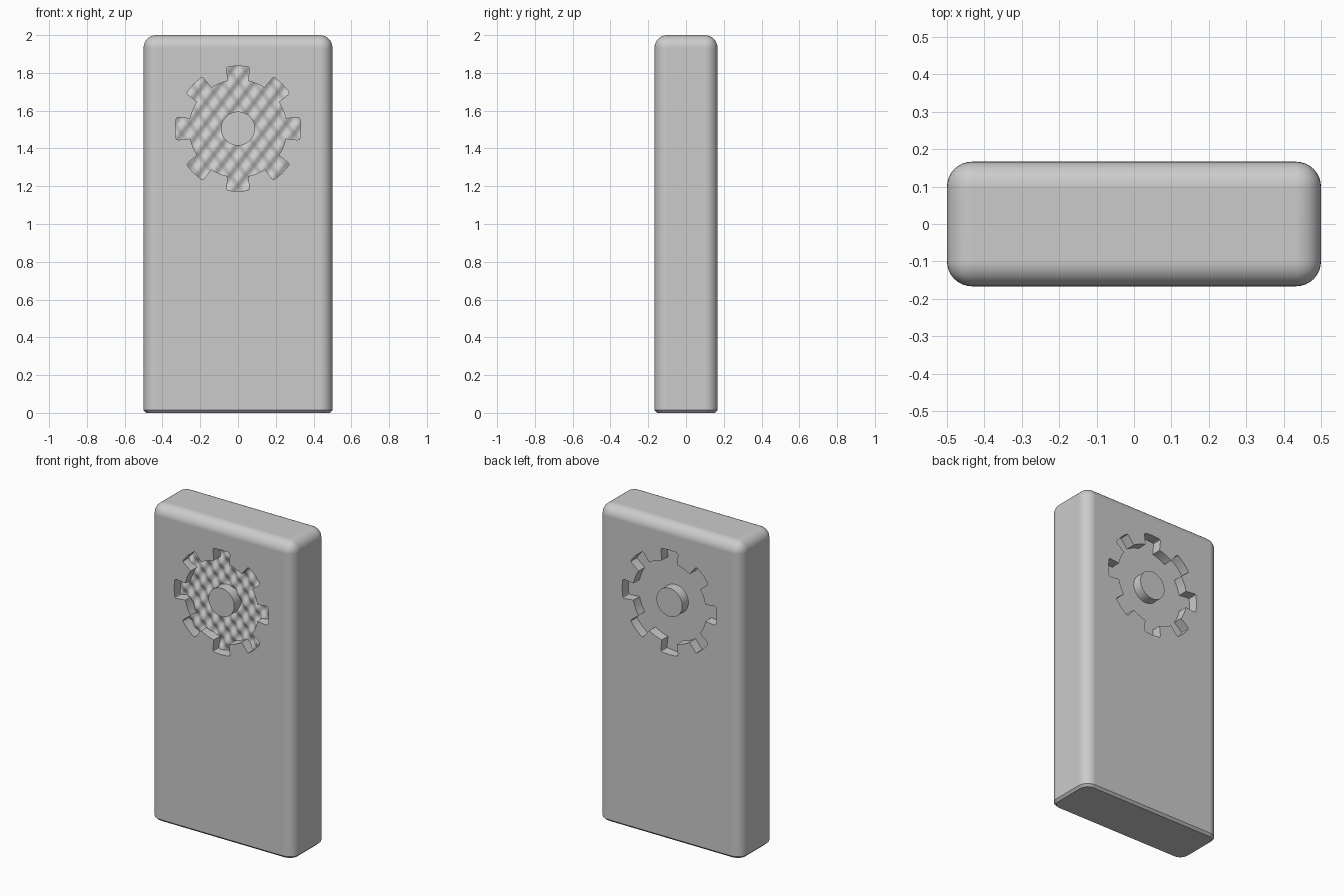
import bpy
import bmesh
from math import sin, cos, pi, radians, hypot
from mathutils import Matrix

if "Cube" in bpy.data.objects:
    bpy.data.objects.remove(bpy.data.objects["Cube"], do_unlink=True)

WIDTH, DEPTH, HEIGHT = 1.0, 0.333, 2.0
FILLET, CHAMFER = 0.067, 0.014
GEAR_Z, HUB_R, POCKET = 1.505, 0.09, 0.062
WAVE = 0.011

grey = bpy.data.materials.new("plain grey")
grey.use_nodes = True
grey.diffuse_color = (0.6, 0.6, 0.6, 1)
grey.node_tree.nodes["Principled BSDF"].inputs["Base Color"].default_value = (0.6, 0.6, 0.6, 1)


def make_object(name, bm):
    bmesh.ops.recalc_face_normals(bm, faces=bm.faces)
    mesh = bpy.data.meshes.new(name)
    bm.to_mesh(mesh)
    bm.free()
    obj = bpy.data.objects.new(name, mesh)
    mesh.materials.append(grey)
    bpy.context.collection.objects.link(obj)
    return obj


def activate(obj):
    bpy.ops.object.select_all(action="DESELECT")
    obj.select_set(True)
    bpy.context.view_layer.objects.active = obj


def smooth(obj, angle=30):
    activate(obj)
    bpy.ops.object.shade_smooth_by_angle(angle=radians(angle))


def gear_outline():
    """Eight-toothed gear in the xz plane."""
    half = [(0.053, 0.252), (0.06, 0.316), (0.057, 0.324), (0.05, 0.328)]
    tooth = half + [(0, 0.332)] + [(-u, r) for u, r in reversed(half)]
    points = []
    for i in range(8):
        a = i * pi / 4
        points += [(r * cos(a) + u * sin(a), r * sin(a) - u * cos(a)) for u, r in tooth]
        for step in (17, 22.5, 28):
            b = a + radians(step)
            points.append((0.258 * cos(b), 0.258 * sin(b)))
    return points


def gear_cutter(name, y_start, y_end):
    bm = bmesh.new()
    face = bm.faces.new([bm.verts.new((x, y_start, GEAR_Z + z)) for x, z in gear_outline()])
    sides = bmesh.ops.extrude_face_region(bm, geom=[face])
    moved = [v for v in sides["geom"] if isinstance(v, bmesh.types.BMVert)]
    bmesh.ops.translate(bm, verts=moved, vec=(0, y_end - y_start, 0))
    return make_object(name, bm)


# Body: filleted sides and top, small chamfer round the base
bm = bmesh.new()
bmesh.ops.create_cube(bm, size=1, matrix=Matrix.Translation((0, 0, HEIGHT / 2))
                      @ Matrix.Diagonal((WIDTH, DEPTH, HEIGHT, 1)))
rounded = [e for e in bm.edges if max(v.co.z for v in e.verts) > 1]
bmesh.ops.bevel(bm, geom=rounded, offset=FILLET, segments=8, profile=0.5, affect="EDGES")
base = [e for e in bm.edges if all(v.co.z < 0.001 for v in e.verts)]
bmesh.ops.bevel(bm, geom=base, offset=CHAMFER, segments=1, affect="EDGES")
body = make_object("body", bm)

# Gear-shaped pockets on both faces; the front one leaves room for its rippled floor
face_y = DEPTH / 2
for cutter in (gear_cutter("front_cutter", -face_y - 0.1, -face_y + POCKET + WAVE + 0.002),
               gear_cutter("back_cutter", face_y + 0.1, face_y - POCKET)):
    activate(body)
    cut = body.modifiers.new("pocket", "BOOLEAN")
    cut.operation, cut.solver, cut.object = "DIFFERENCE", "EXACT", cutter
    bpy.ops.object.modifier_apply(modifier=cut.name)
    bpy.data.objects.remove(cutter, do_unlink=True)
smooth(body)
weighted = body.modifiers.new("flat face normals", "WEIGHTED_NORMAL")
weighted.keep_sharp = True
weighted.weight = 100

# Hub: round boss running through, flush with both faces
bm = bmesh.new()
bmesh.ops.create_cone(bm, cap_ends=True, segments=48, radius1=HUB_R, radius2=HUB_R, depth=DEPTH,
                      matrix=Matrix.Translation((0, 0, GEAR_Z)) @ Matrix.Rotation(pi / 2, 4, "X"))
smooth(make_object("hub", bm))

# Rippled floor: staggered bumps filling the front pocket
bm = bmesh.new()
bmesh.ops.create_grid(bm, x_segments=96, y_segments=96, size=0.34)
outside = [v for v in bm.verts if not HUB_R - 0.01 < hypot(v.co.x, v.co.y) < 0.345]
bmesh.ops.delete(bm, geom=outside, context="VERTS")
for v in bm.verts:
    x, z = v.co.x, v.co.y
    ripple = WAVE * cos(2 * pi * x / 0.085) * cos(2 * pi * z / 0.11)
    v.co = (x, -face_y + POCKET + ripple, GEAR_Z + z)
floor = make_object("rippled_floor", bm)
if floor.data.polygons[0].normal.y > 0:
    floor.data.flip_normals()
smooth(floor, 80)
